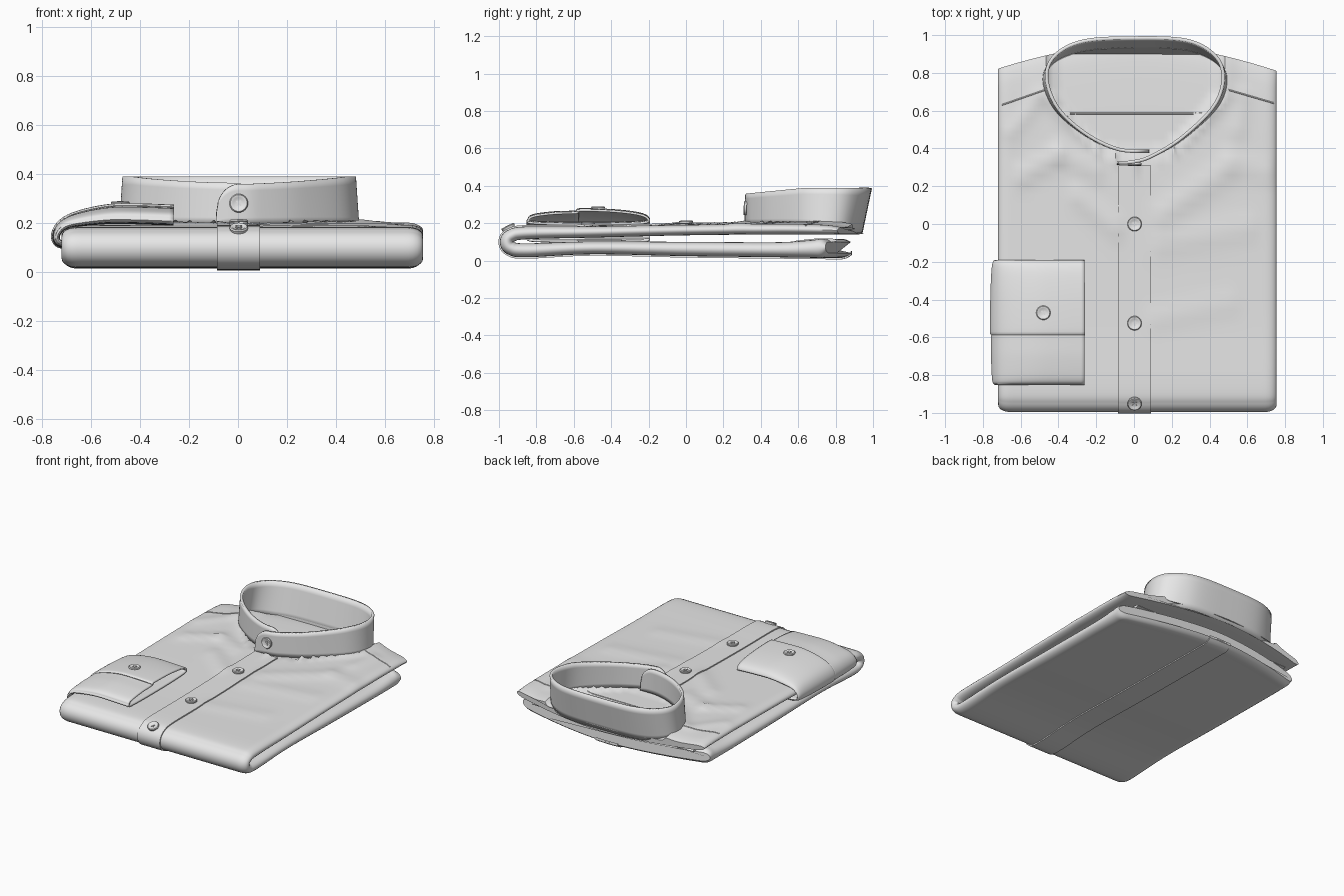
import bpy, bmesh, math
from mathutils import Vector
from mathutils.bvhtree import BVHTree

cube = bpy.data.objects.get("Cube")
if cube:
    bpy.data.objects.remove(cube, do_unlink=True)

cloth = bpy.data.materials.new("light grey cloth")
cloth.use_nodes = True
cloth.diffuse_color = (0.8, 0.8, 0.8, 1)
cloth.node_tree.nodes["Principled BSDF"].inputs["Base Color"].default_value = (0.8, 0.8, 0.8, 1)


def spline(points, steps, closed=False):
    """Smooth curve through the given points."""
    p = [Vector(q) for q in points]
    n = len(p)
    out = []
    for i in range(n if closed else n - 1):
        if closed:
            a, b, c, d = (p[(i + k) % n] for k in (-1, 0, 1, 2))
        else:
            a, b, c, d = (p[min(max(i + k, 0), n - 1)] for k in (-1, 0, 1, 2))
        for s in range(steps):
            t = s / steps
            out.append(b + (c - a) * t / 2 + (a * 2 - b * 5 + c * 4 - d) * t * t / 2
                       + (b * 3 - a - c * 3 + d) * t ** 3 / 2)
    return out if closed else out + [p[-1]]


def loft(name, rings, closed=True, caps=True, thickness=0, angle=40):
    """Skin a list of equal rings into one object."""
    bm = bmesh.new()
    grid = [[bm.verts.new(v) for v in ring] for ring in rings]
    n = len(grid[0])
    for a, b in zip(grid, grid[1:]):
        for i in range(n if closed else n - 1):
            j = (i + 1) % n
            bm.faces.new((a[i], a[j], b[j], b[i]))
    if closed and caps:
        bm.faces.new(grid[0])
        bm.faces.new(grid[-1])
    bmesh.ops.recalc_face_normals(bm, faces=bm.faces)
    mesh = bpy.data.meshes.new(name)
    bm.to_mesh(mesh)
    bm.free()
    mesh.materials.append(cloth)
    ob = bpy.data.objects.new(name, mesh)
    bpy.context.collection.objects.link(ob)
    if thickness:
        mod = ob.modifiers.new("thickness", 'SOLIDIFY')
        mod.thickness = thickness
        mod.offset = 0
    bpy.ops.object.select_all(action='DESELECT')
    ob.select_set(True)
    bpy.context.view_layer.objects.active = ob
    bpy.ops.object.shade_smooth_by_angle(angle=math.radians(angle))
    return ob


# Soft creases of the chest: start, end, height, width
creases = [((-.6, .25), (-.4, .37), .014, .04), ((-.4, .37), (-.2, .28), .012, .04),
           ((-.3, .15), (-.1, -.02), .012, .05), ((.15, .05), (.5, .3), .012, .06),
           ((.5, .33), (.7, .28), .008, .05), ((.15, -.1), (.6, -.02), .008, .06),
           ((.12, -.5), (.5, -.42), .006, .06), ((-.65, .5), (-.5, .72), .008, .05),
           ((.55, .5), (.58, .75), .008, .05)]


def crease_height(x, y):
    h = 0
    for a, b, height, width in creases:
        a, b, q = Vector(a), Vector(b), Vector((x, y))
        t = min(max((q - a).dot(b - a) / (b - a).length_squared, 0), 1)
        h += height * math.exp(-((q - a - (b - a) * t).length / width) ** 2)
    return h


def neck_ratio(x, y):
    """Below one inside the neck opening, above one outside it."""
    half = .46 * math.sqrt(max(min((y - .34) / .4, 1), 0))
    across = abs(x - .01) / max(half, .02)
    along = abs(y - .66) / .31
    return max(across, along)


# Folded body: y, z and half thickness along the fold, top back to bottom back
fold = spline([(.955, .16, .018), (.85, .165, .026), (.5, .168, .028), (0, .163, .028), (-.5, .153, .03),
               (-.85, .148, .034), (-.935, .132, .035), (-.958, .1, .037), (-.935, .066, .037),
               (-.85, .055, .037), (-.5, .068, .034), (0, .062, .038), (.5, .058, .04),
               (.75, .062, .047), (.84, .066, .05), (.885, .07, .03)], 10)


def place(i, x, offset):
    """A point at the given height off the middle of the folded cloth."""
    c = fold[i]
    t = (fold[min(i + 1, len(fold) - 1)] - fold[max(i - 1, 0)]).xy.normalized()
    y, z = c.x + t.y * offset, c.y - t.x * offset
    if t.x < -.8:
        z += crease_height(x, y) * (1 if offset > 0 else .3)
        if offset > 0:
            r = neck_ratio(x, y)
            z += .018 * math.exp(-((r - 1) / .16) ** 2) if r > 1 else -.016 * min((1 - r) * 8, 1)
    back = min(max((y - .45) / .45, 0), 1)
    y -= .14 * back * (abs(x) / .74) ** 1.7
    return Vector((x, y, z))


def body_section(i):
    t, half, edge = fold[i].z, .737, .06
    flat = [-half + edge + k * 2 * (half - edge) / 70 for k in range(71)]
    turn = [math.pi * (k + 1) / 10 for k in range(9)]
    pts = [(x, t) for x in flat]
    pts += [(half - edge + edge * math.sin(a), t * math.cos(a)) for a in turn]
    pts += [(x, -t) for x in reversed(flat)]
    pts += [(-half + edge - edge * math.sin(a), -t * math.cos(a)) for a in turn]
    return [place(i, x + .018, o) for x, o in pts]


body = loft("folded_body", [body_section(i) for i in range(len(fold))])
tree = BVHTree.FromPolygons([v.co for v in body.data.vertices], [p.vertices for p in body.data.polygons])


def drape(x, y, lift=0):
    hit = tree.ray_cast(Vector((x, y, 1)), Vector((0, 0, -1)))
    return hit[0] + Vector((0, 0, lift)), hit[1]


# Lining tucked inside the bottom fold
loft("bottom_hem", [[Vector((x, y, z)) for y, z in
     spline([(.58, .105), (.7, .118), (.79, .116), (.79, .1), (.58, .095)], 4)] for x in (-.62, .64)])

# Button placket, wrapped round the fold
start = next(i for i, c in enumerate(fold) if c.x < .36)
rings = []
for i in range(start, len(fold)):
    t = fold[i].z
    cols = [-.085 + .175 * k / 10 for k in range(11)]
    rings.append([place(i, x, t + .008) for x in cols] + [place(i, x, t - .01) for x in reversed(cols)])
loft("button_placket", rings)

# Standing collar band with an overlapping rounded tab
ring = spline([(.08, .385), (-.08, .395), (-.25, .475), (-.4, .61), (-.462, .77), (-.42, .89), (-.27, .968),
               (0, .985), (.28, .972), (.43, .89), (.472, .77), (.42, .62), (.25, .455), (.09, .358),
               (0, .33), (-.088, .322)], 8)
length = [0]
for a, b in zip(ring, ring[1:]):
    length.append(length[-1] + (b - a).length)
columns = []
for p, s in zip(ring, length):
    back = min(max((p.y - .33) / .62, 0), 1)
    low = .195 - .045 * back ** 3
    high = .358 + .03 * min(back * 2, 1)
    end = min((length[-1] - s) / .09, s / .09, 1)
    high = low + (high - low) * (.3 + .7 * math.sqrt(max(1 - (1 - end) ** 2, 0)))
    column = []
    for k in range(7):
        f = k / 6
        lean = (1 - f)
        column.append(Vector((p.x * (1 + .03 * lean), p.y - .05 * lean * back ** 3, low + (high - low) * f)))
    columns.append(column)
loft("collar_band", columns, closed=False, thickness=.018)


# Folded sleeve cuff: a flattened tube that wraps round the side of the body
section = spline([(-.81, -.03), (-.5, -.035), (-.23, -.028), (-.205, -.005), (-.26, .018), (-.4, .034), (-.57, .038),
                  (-.585, .026), (-.7, .022), (-.81, .008), (-.84, -.012)], 6, closed=True)
route = spline([(-.262, .23, 1), (-.4, .235, 1), (-.52, .235, .95), (-.64, .218, .75), (-.71, .195, .5),
                (-.742, .155, .35), (-.735, .12, .3), (-.69, .108, .25), (-.6, .108, .2)], 5)
rings = []
for i, c in enumerate(route):
    t = (route[min(i + 1, len(route) - 1)] - route[max(i - 1, 0)]).xy.normalized()
    rings.append([Vector((c.x + t.y * q.y * c.z, q.x, c.y - t.x * q.y * c.z)) for q in section])
loft("sleeve_cuff", rings, caps=False, thickness=.012)


# Sewn seams, laid on the cloth as thin cords
def seam(name, points):
    rings = []
    for p in points:
        rings.append([p + Vector((0, .004 * math.cos(a), .004 * math.sin(a)))
                      for a in (k * math.tau / 6 for k in range(6))])
    loft(name, rings)


def seam_line(name, a, b, n=24):
    seam(name, [drape(a[0] + (b[0] - a[0]) * k / n, a[1] + (b[1] - a[1]) * k / n)[0] for k in range(n + 1)])


seam_line("right_shoulder_seam", (-.7, .63), (-.47, .71))
seam_line("left_shoulder_seam", (.74, .64), (.5, .71))
seam_line("inner_yoke_seam", (-.34, .585), (.36, .585))


# Buttons: turned rim, sunken middle and crossed thread
def button(name, centre, normal):
    spin = Vector(normal).to_track_quat('Z', 'Y')
    centre = Vector(centre)
    profile = [(.036, -.006), (.038, .005), (.034, .01), (.027, .01), (.022, .006), (.001, .006)]
    loft(name, [[centre + spin @ Vector((r * math.cos(a), r * math.sin(a), h))
                 for a in (k * math.tau / 24 for k in range(24))] for r, h in profile])
    for turn, label in ((.785, "_thread_a"), (2.356, "_thread_b")):
        along, side = Vector((math.cos(turn), math.sin(turn), 0)), Vector((-math.sin(turn), math.cos(turn), 0))
        loft(name + label, [[centre + spin @ (along * e + side * s + Vector((0, 0, h)))
             for s, h in ((-.004, .004), (-.004, .011), (.004, .011), (.004, .004))] for e in (-.014, .014)])


for label, y in (("upper", 0), ("middle", -.525), ("lower", -.945)):
    spot, normal = drape(.003, y)
    button(label + "_front_button", spot + normal * .012, normal)
button("cuff_button", (-.48, -.47, .278), (0, 0, 1))
button("collar_button", (.003, .318, .28), (0, -1, .05))
